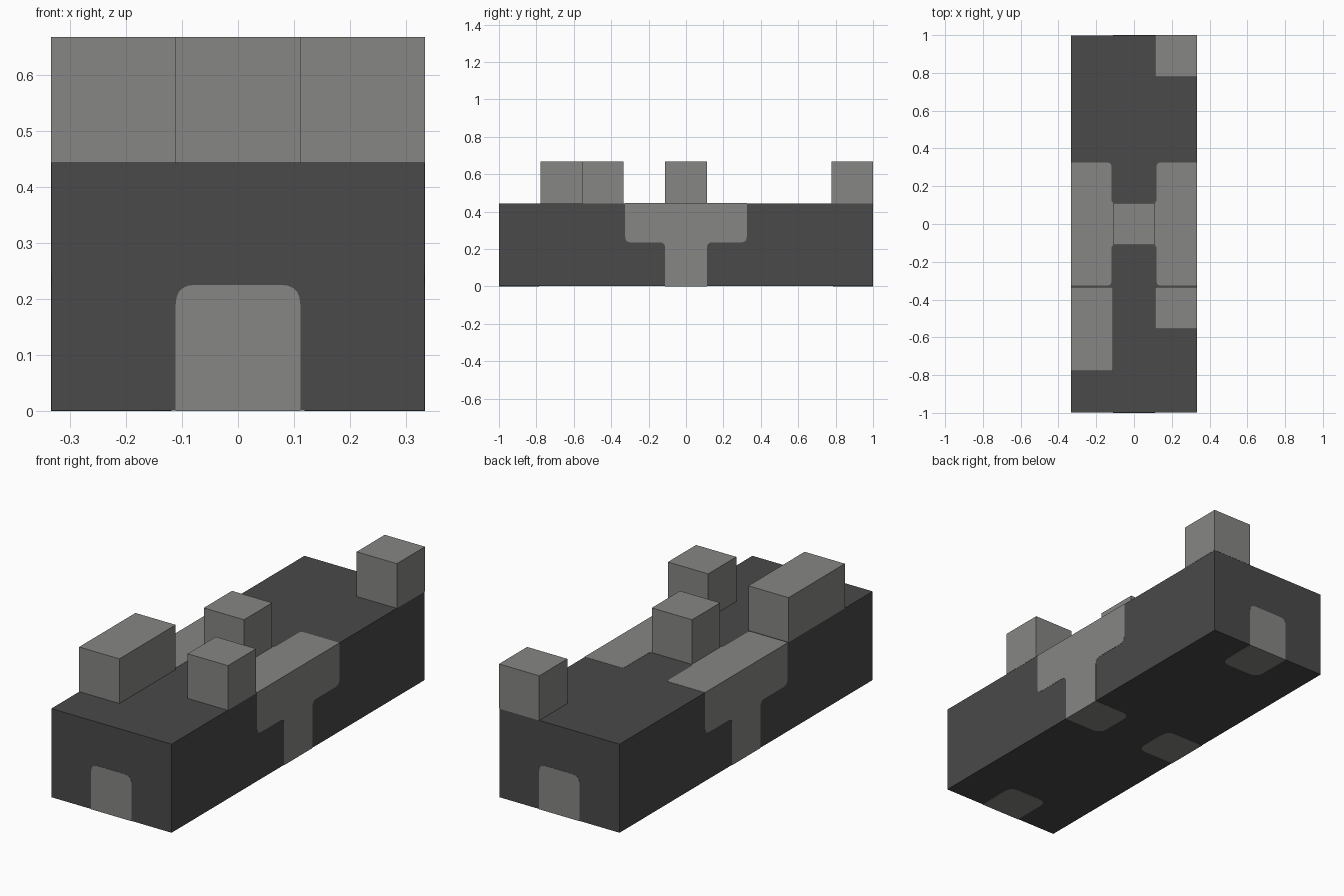
import bpy, bmesh
from mathutils import Vector

cube = bpy.data.objects.get("Cube")
if cube:
    bpy.data.objects.remove(cube, do_unlink=True)

U = 2 / 9                            # one grid cell
HX, HY, H = 1.5 * U, 4.5 * U, 2 * U  # half width, half length, body height
SKIN = 0.001                         # how far the light plates stand proud


def material(name, rgb):
    m = bpy.data.materials.new(name)
    m.use_nodes = True
    m.diffuse_color = (*rgb, 1)
    bsdf = m.node_tree.nodes["Principled BSDF"]
    bsdf.inputs["Base Color"].default_value = (*rgb, 1)
    bsdf.inputs["Roughness"].default_value = 0.8
    return m


LIGHT = material("light grey", (0.24, 0.24, 0.23))
DARK = material("dark grey", (0.067, 0.067, 0.067))


def add_object(name, bm, mat):
    bmesh.ops.recalc_face_normals(bm, faces=bm.faces)
    mesh = bpy.data.meshes.new(name)
    bm.to_mesh(mesh)
    bm.free()
    mesh.materials.append(mat)
    bpy.context.collection.objects.link(bpy.data.objects.new(name, mesh))


def box(name, lo, hi, mat):
    lo, hi = Vector(lo), Vector(hi)
    bm = bmesh.new()
    bmesh.ops.create_cube(bm, size=1)
    bmesh.ops.scale(bm, vec=hi - lo, verts=bm.verts)
    bmesh.ops.translate(bm, vec=(lo + hi) / 2, verts=bm.verts)
    add_object(name, bm, mat)


def rounded(corners, steps=5):
    """Round each (u, v, radius) corner of a closed outline."""
    out = []
    for i, (u, v, r) in enumerate(corners):
        p = Vector((u, v))
        if r == 0:
            out.append(p)
            continue
        before = Vector(corners[i - 1][:2])
        after = Vector(corners[(i + 1) % len(corners)][:2])
        a = p + (before - p).normalized() * r
        b = p + (after - p).normalized() * r
        for k in range(steps + 1):
            t = k / steps
            out.append(a * (1 - t) ** 2 + p * 2 * t * (1 - t) + b * t ** 2)
    return out


def mirrored(half):
    """Complete an outline given for u > 0."""
    return half + [(-u, v, r) for u, v, r in reversed(half)]


def plate(name, corners, place, inward):
    bm = bmesh.new()
    face = bm.faces.new([bm.verts.new(place(u, v)) for u, v in rounded(corners)])
    ext = bmesh.ops.extrude_face_region(bm, geom=[face], use_keep_orig=True)
    moved = [g for g in ext["geom"] if isinstance(g, bmesh.types.BMVert)]
    bmesh.ops.translate(bm, vec=Vector(inward) * 3 * SKIN, verts=moved)
    add_object(name, bm, LIGHT)


# Body, set back by the plate skin
box("body", (SKIN - HX, SKIN - HY, SKIN), (HX - SKIN, HY - SKIN, H - SKIN), DARK)

# Raised blocks: lowest x and y cell, length in cells
for name, x, y, length in [("front_right_long_block", -1.5, -3.5, 2),
                           ("front_left_block", 0.5, -2.5, 1),
                           ("centre_block", -0.5, -0.5, 1),
                           ("rear_left_block", 0.5, 3.5, 1)]:
    box(name, (x * U, y * U, H - SKIN),
        ((x + 1) * U, (y + length) * U, H + U), LIGHT)

# H-shaped patch on the top
quarter = [(0.12, U / 2, 0.02), (0.12, 0.325, 0.02), (HX, 0.325, 0)]
half = quarter + [(u, -v, r) for u, v, r in reversed(quarter)]
plate("top_patch", mirrored(half), lambda u, v: (u, v, H), (0, 0, -1))

# Side, end and underside patches
tee = mirrored([(U / 2, 0, 0), (U / 2, 0.235, 0.03),
                (0.325, 0.235, 0.03), (0.325, H, 0)])
arch = mirrored([(U / 2, 0, 0), (U / 2, 0.225, 0.035)])
foot = mirrored([(U / 2, 0, 0), (U / 2, 0.215, 0.05)])
for s, side, end in [(1, "left", "back"), (-1, "right", "front")]:
    plate(side + "_tee_patch", tee, lambda u, v: (s * HX, u, v), (-s, 0, 0))
    plate(end + "_arch_patch", arch, lambda u, v: (u, s * HY, v), (0, -s, 0))
    plate(side + "_underside_patch", foot,
          lambda u, v: (s * (HX - v), u, 0), (0, 0, 1))
    plate(end + "_underside_patch", foot,
          lambda u, v: (u, s * (HY - v), 0), (0, 0, 1))
